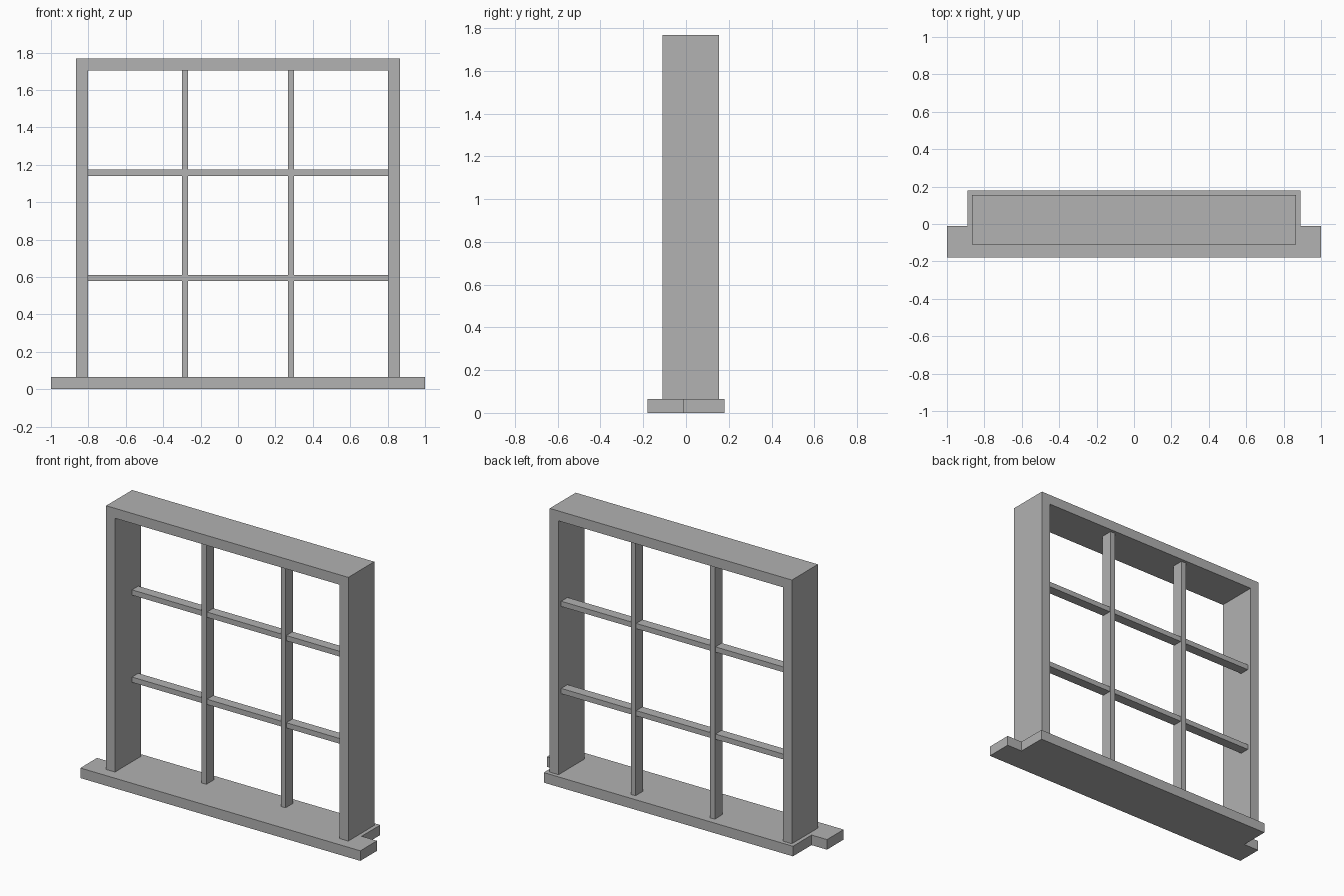
import bpy
import bmesh

cube = bpy.data.objects.get("Cube")
if cube:
    bpy.data.objects.remove(cube, do_unlink=True)

grey = bpy.data.materials.new("plain_grey")
grey.use_nodes = True
colour = (0.445, 0.445, 0.445, 1)
grey.diffuse_color = colour
grey.node_tree.nodes["Principled BSDF"].inputs["Base Color"].default_value = colour


def prism(name, outline, to_point, depth):
    """Extrude a flat outline; to_point maps (u, v) to 3D."""
    bm = bmesh.new()
    face = bm.faces.new([bm.verts.new(to_point(u, v)) for u, v in outline])
    result = bmesh.ops.extrude_face_region(bm, geom=[face])
    moved = [g for g in result["geom"] if isinstance(g, bmesh.types.BMVert)]
    bmesh.ops.translate(bm, verts=moved, vec=depth)
    bmesh.ops.recalc_face_normals(bm, faces=bm.faces)
    mesh = bpy.data.meshes.new(name)
    bm.to_mesh(mesh)
    bm.free()
    mesh.materials.append(grey)
    obj = bpy.data.objects.new(name, mesh)
    bpy.context.collection.objects.link(obj)
    return obj


def bar(name, x, y, z):
    """Box between the given (low, high) ranges."""
    outline = [(x[0], y[0]), (x[1], y[0]), (x[1], y[1]), (x[0], y[1])]
    return prism(name, outline, lambda u, v: (u, v, z[0]), (0, 0, z[1] - z[0]))


SILL_TOP, TOP = 0.065, 1.768
OUTER, INNER, HEAD = 0.865, 0.802, 1.704
FRONT, BACK = -0.11, 0.155

# Sill with projecting horns at the front
half = [(1, -0.18), (1, -0.01), (0.89, -0.01), (0.89, 0.18)]
sill = half + [(-x, y) for x, y in reversed(half)]
prism("sill", sill, lambda u, v: (u, v, 0), (0, 0, SILL_TOP))

# Jambs and head as one arch-shaped frame
side = [(INNER, SILL_TOP), (OUTER, SILL_TOP), (OUTER, TOP)]
arch = side + [(-x, z) for x, z in reversed(side)] + [(-INNER, HEAD), (INNER, HEAD)]
prism("frame", arch, lambda u, v: (u, FRONT, v), (0, BACK - FRONT, 0))

# Upright glazing bars
for name, x in (("right", -0.283), ("left", 0.283)):
    bar(name + "_upright_bar", (x - 0.017, x + 0.017), (0.057, 0.135), (SILL_TOP, HEAD))

# Cross glazing bars, slightly shallower
for name, z in (("lower", 0.595), ("upper", 1.158)):
    bar(name + "_cross_bar", (-INNER, INNER), (0.064, 0.128), (z - 0.017, z + 0.017))
